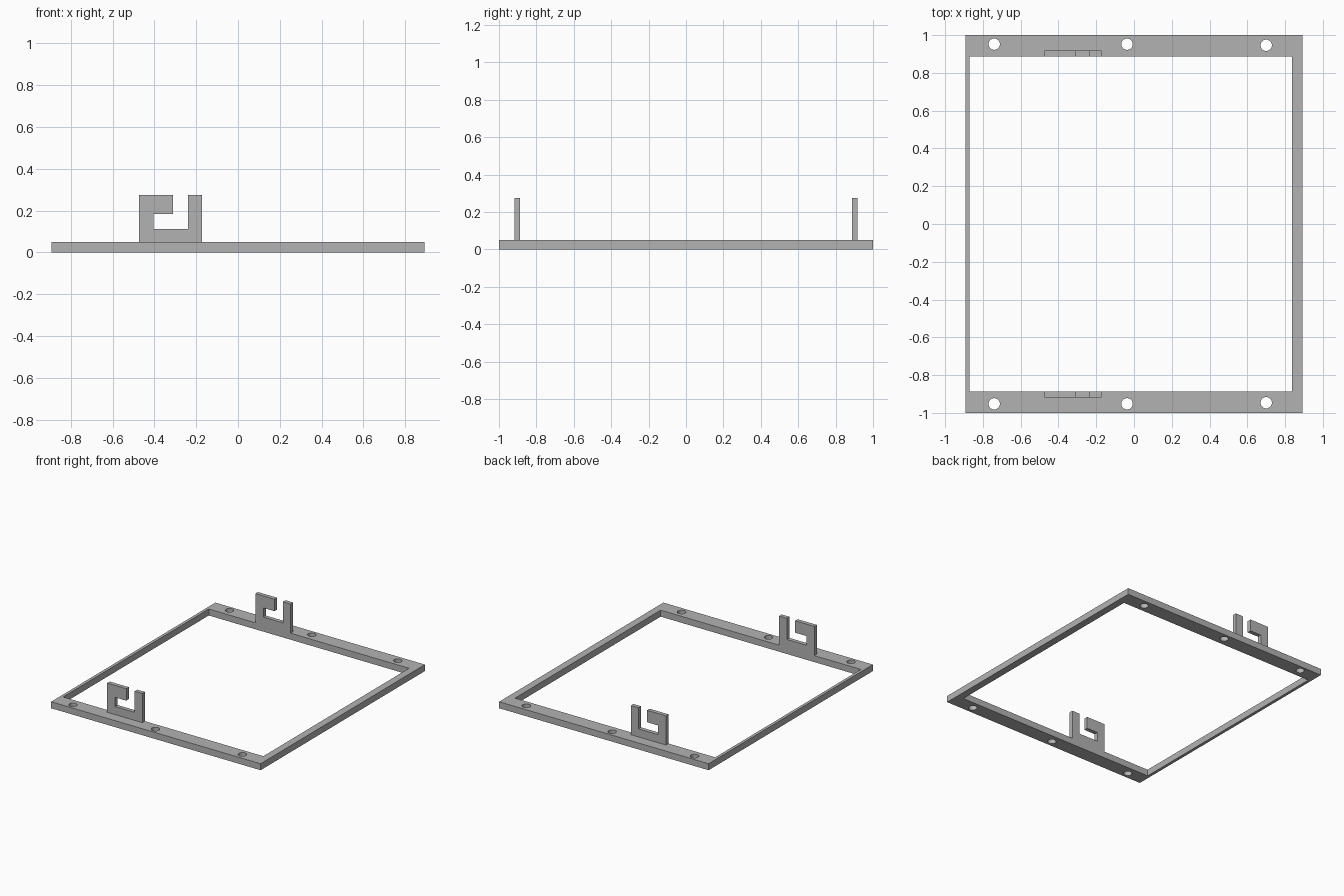
import bpy
import bmesh
from mathutils import Vector

cube = bpy.data.objects.get("Cube")
if cube:
    bpy.data.objects.remove(cube, do_unlink=True)

grey = bpy.data.materials.new("plain_grey")
grey.use_nodes = True
grey.diffuse_color = (0.45, 0.45, 0.45, 1)
grey.node_tree.nodes["Principled BSDF"].inputs["Base Color"].default_value = grey.diffuse_color

THICK = 0.05


def prism(name, points, depth):
    """Extrude a closed outline of 3D points along the depth vector."""
    bm = bmesh.new()
    face = bm.faces.new([bm.verts.new(p) for p in points])
    new = bmesh.ops.extrude_face_region(bm, geom=[face])["geom"]
    bmesh.ops.translate(bm, vec=Vector(depth),
                        verts=[v for v in new if isinstance(v, bmesh.types.BMVert)])
    bmesh.ops.recalc_face_normals(bm, faces=bm.faces)
    mesh = bpy.data.meshes.new(name)
    bm.to_mesh(mesh)
    bm.free()
    mesh.materials.append(grey)
    obj = bpy.data.objects.new(name, mesh)
    bpy.context.collection.objects.link(obj)
    return obj


def plate(name, x0, x1, y0, y1, z0, z1):
    return prism(name, [(x0, y0, z0), (x1, y0, z0), (x1, y1, z0), (x0, y1, z0)],
                 (0, 0, z1 - z0))


def cut(target, cutter):
    cutter.hide_render = True
    mod = target.modifiers.new(cutter.name, "BOOLEAN")
    mod.operation = "DIFFERENCE"
    mod.solver = "EXACT"
    mod.object = cutter
    bpy.context.view_layer.objects.active = target
    bpy.ops.object.modifier_apply(modifier=mod.name)
    bpy.data.objects.remove(cutter, do_unlink=True)


# Flat frame with an off-centre opening
frame = plate("frame", -0.893, 0.893, -1, 1, 0, THICK)
cut(frame, plate("opening", -0.87, 0.837, -0.887, 0.887, -0.1, 0.2))

# Screw holes in the front and back rails
for side in (-1, 1):
    for x, y in ((-0.74, 0.952), (-0.037, 0.952), (0.70, 0.946)):
        bpy.ops.mesh.primitive_cylinder_add(vertices=32, radius=0.03, depth=0.4,
                                            location=(x, side * y, 0))
        cut(frame, bpy.context.object)
frame.data.materials.clear()
frame.data.materials.append(grey)

# Upright hooks on the inner edges of both rails
outline = [(-0.473, THICK), (-0.173, THICK), (-0.173, 0.275), (-0.238, 0.275),
           (-0.238, 0.112), (-0.405, 0.112), (-0.405, 0.183), (-0.31, 0.183),
           (-0.31, 0.275), (-0.473, 0.275)]
for name, side in (("front_hook", -1), ("back_hook", 1)):
    prism(name, [(x, side * 0.887, z) for x, z in outline], (0, side * 0.031, 0))

# Flat faces with rounded hole walls
bpy.ops.object.select_all(action="DESELECT")
frame.select_set(True)
bpy.context.view_layer.objects.active = frame
bpy.ops.object.shade_smooth_by_angle()
